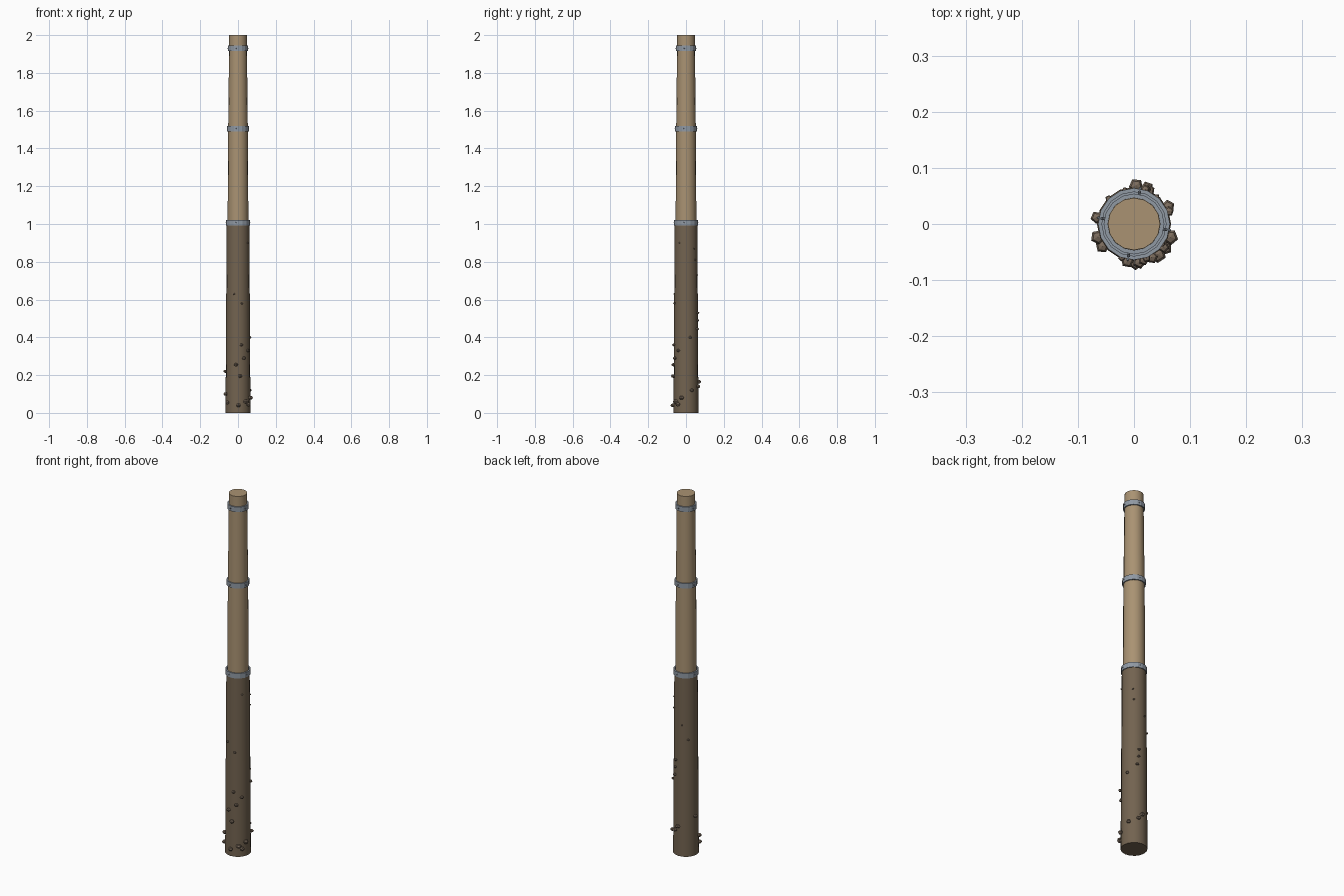
import bpy, bmesh, math, random
from mathutils import Matrix, Vector

if "Cube" in bpy.data.objects:
    bpy.data.objects.remove(bpy.data.objects["Cube"])

random.seed(4)
SIDES = 16


def material(name, rgb):
    m = bpy.data.materials.new(name)
    m.diffuse_color = (*rgb, 1)
    m.use_nodes = True
    m.node_tree.nodes["Principled BSDF"].inputs["Base Color"].default_value = m.diffuse_color
    return m


dry_wood = material("dry_wood", (0.40, 0.29, 0.17))
wet_wood = material("wet_wood", (0.17, 0.125, 0.08))
steel = material("steel", (0.28, 0.32, 0.37))
shell = material("shell", (0.20, 0.15, 0.11))


def finish(name, bm, mat, smooth=False):
    bmesh.ops.recalc_face_normals(bm, faces=bm.faces)
    mesh = bpy.data.meshes.new(name)
    bm.to_mesh(mesh)
    bm.free()
    mesh.materials.append(mat)
    ob = bpy.data.objects.new(name, mesh)
    bpy.context.collection.objects.link(ob)
    if smooth:
        bpy.context.view_layer.objects.active = ob
        ob.select_set(True)
        bpy.ops.object.shade_smooth_by_angle(angle=math.radians(35))
        ob.select_set(False)
    return ob


def lathe(name, profile, mat, closed=False, smooth=False):
    """Turn (radius, z) points around z; open profiles get end caps."""
    bm = bmesh.new()
    rings = [[bm.verts.new((r * math.cos(2 * math.pi * i / SIDES),
                            r * math.sin(2 * math.pi * i / SIDES), z))
              for i in range(SIDES)] for r, z in profile]
    pairs = list(zip(rings, rings[1:]))
    if closed:
        pairs.append((rings[-1], rings[0]))
    else:
        bm.faces.new(rings[0])
        bm.faces.new(rings[-1])
    for a, b in pairs:
        for i in range(SIDES):
            j = (i + 1) % SIDES
            bm.faces.new((a[i], a[j], b[j], b[i]))
    return finish(name, bm, mat, smooth)


# Pole: dry upper length and thicker waterlogged lower length
lathe("upper_pole", [(0.055, 1.0), (0.052, 1.5), (0.0465, 2.0)], dry_wood, smooth=True)
lathe("lower_pole", [(0.066, 0.0), (0.063, 0.5), (0.06, 1.0)], wet_wood, smooth=True)

# Metal bands with small nail heads
for n, (z, r_in, r_out) in enumerate([(1.007, 0.057, 0.064),
                                      (1.505, 0.051, 0.058),
                                      (1.93, 0.047, 0.054)], 1):
    h = 0.014
    lathe(f"band_{n}", [(r_in, z - h), (r_out, z - h), (r_out, z + h), (r_in, z + h)],
          steel, closed=True)
    bm = bmesh.new()
    for k in range(4):
        a = math.radians(-100 + 90 * k)
        bmesh.ops.create_uvsphere(
            bm, u_segments=6, v_segments=4, radius=0.003,
            matrix=Matrix.Translation((r_out * math.cos(a), r_out * math.sin(a), z)))
    finish(f"band_nails_{n}", bm, steel)

# Barnacles: (angle in degrees, height), shrinking with height
spots = [(-88, .04), (-38, .045), (-145, .055), (-52, .06), (-20, .08), (-160, .10),
         (27, .12), (70, .14), (87, .165), (-82, .195), (170, .22), (-100, .255),
         (-62, .29), (-38, .33), (-75, .36), (20, .40), (65, .445), (70, .49),
         (72, .53), (-70, .58), (-110, .63), (135, .65), (105, .73),
         (50, .81), (45, .87), (-35, .90)]
bm = bmesh.new()
for deg, z in spots:
    a = math.radians(deg)
    size = max(0.0055, 0.0145 - 0.0125 * z) * random.uniform(0.9, 1.1)
    r = 0.066 - 0.006 * z + 0.25 * size
    place = (Matrix.Translation(Vector((r * math.cos(a), r * math.sin(a), z)))
             @ Matrix.Rotation(a + random.uniform(-0.4, 0.4), 4, 'Z')
             @ Matrix.Diagonal((size, size, size * 0.75, 1)))
    bmesh.ops.create_uvsphere(bm, u_segments=5, v_segments=4, radius=1, matrix=place)
finish("barnacles", bm, shell)
